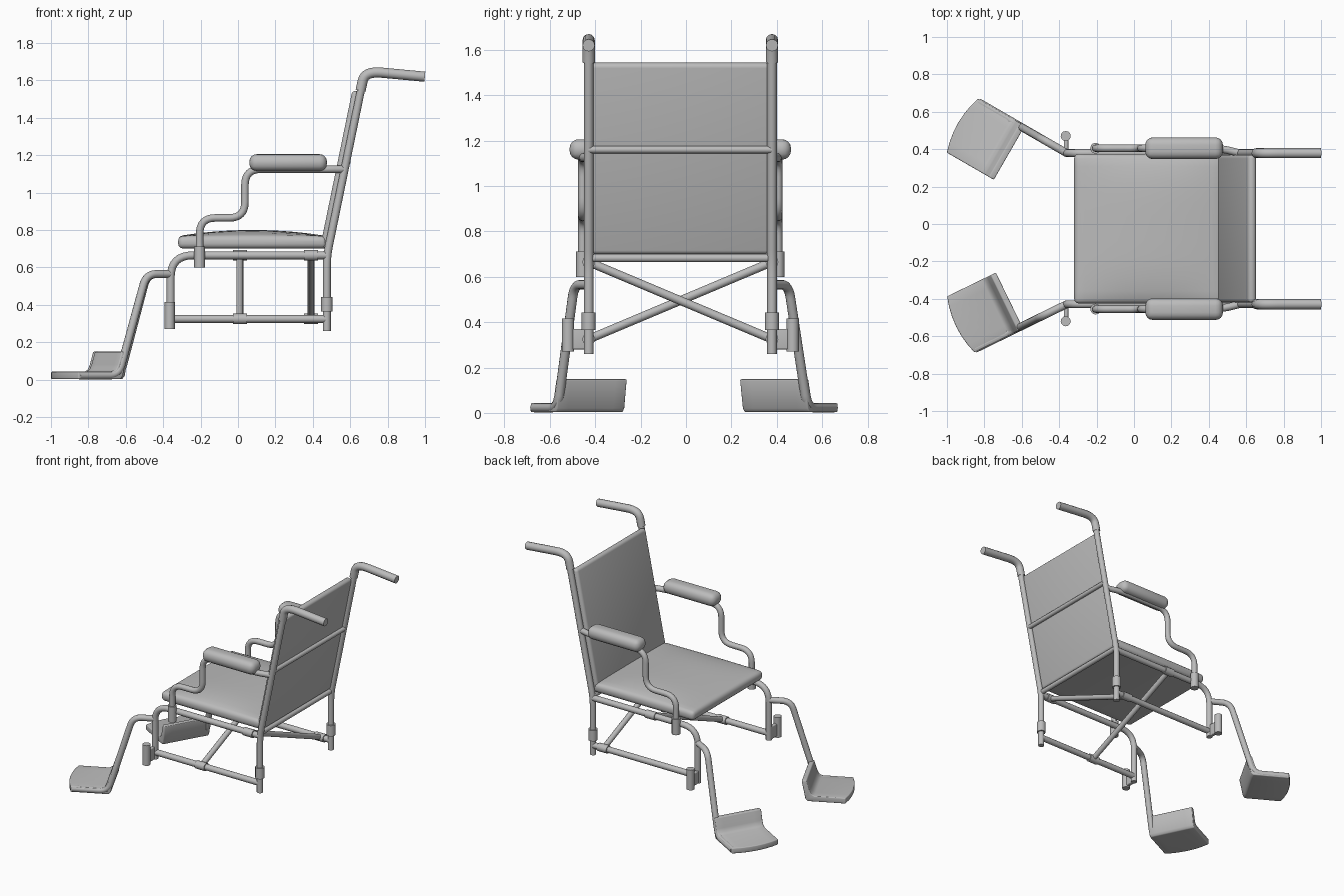
import bpy
import bmesh
from math import radians, sin, cos
from mathutils import Vector, Matrix

cube = bpy.data.objects.get("Cube")
if cube:
    bpy.data.objects.remove(cube, do_unlink=True)

GREY = bpy.data.materials.new("plain_grey")
GREY.use_nodes = True
GREY.diffuse_color = (0.5, 0.5, 0.5, 1)
GREY.node_tree.nodes["Principled BSDF"].inputs["Base Color"].default_value = (0.5, 0.5, 0.5, 1)

MID = -0.025      # y of the chair's centre plane
FRAME = 0.404     # half distance between the side frames
ARM = 0.43        # half distance between the armrests
R = 0.021         # frame tube radius


def finish(name, data):
    """Link the object, apply its curve or modifiers, and smooth it."""
    ob = bpy.data.objects.new(name, data)
    bpy.context.collection.objects.link(ob)
    data.materials.append(GREY)
    return ob


def bake(ob):
    bpy.ops.object.select_all(action='DESELECT')
    bpy.context.view_layer.objects.active = ob
    ob.select_set(True)
    bpy.ops.object.convert(target='MESH')
    bpy.ops.object.shade_smooth_by_angle(angle=radians(40))
    return ob


def tube(name, points, radius=R, bend=0.0):
    """Round tube through points, each inner corner rounded over length bend."""
    pts = [Vector(p) for p in points]
    path = [pts[0]]
    for a, c, b in zip(pts, pts[1:], pts[2:]):
        p0 = c + (a - c).normalized() * min(bend, (a - c).length * 0.5)
        p1 = c + (b - c).normalized() * min(bend, (b - c).length * 0.5)
        for i in range(9):
            s = i / 8
            path.append(p0 * (1 - s) ** 2 + c * 2 * s * (1 - s) + p1 * s * s)
    path.append(pts[-1])
    curve = bpy.data.curves.new(name, 'CURVE')
    curve.dimensions = '3D'
    curve.bevel_depth = radius
    curve.bevel_resolution = 4
    curve.use_fill_caps = True
    spline = curve.splines.new('POLY')
    spline.points.add(len(path) - 1)
    for sp, p in zip(spline.points, path):
        sp.co = (*p, 1)
    return bake(finish(name, curve))


def bevelled(name, bm, width, segments=4):
    bmesh.ops.recalc_face_normals(bm, faces=bm.faces)
    mesh = bpy.data.meshes.new(name)
    bm.to_mesh(mesh)
    bm.free()
    ob = finish(name, mesh)
    if width:
        mod = ob.modifiers.new("soft_edges", 'BEVEL')
        mod.width = width
        mod.segments = segments
        mod.angle_limit = radians(40)
    return bake(ob)


def box(name, centre, size, width, tilt=0.0):
    bm = bmesh.new()
    bmesh.ops.create_cube(bm, size=1)
    m = Matrix.Translation(centre) @ Matrix.Rotation(tilt, 4, 'Y') @ Matrix.Diagonal((*size, 1))
    bmesh.ops.transform(bm, matrix=m, verts=bm.verts)
    return bevelled(name, bm, width)


def loft(name, rings, width):
    """Skin a list of equal closed rings and cap both ends."""
    bm = bmesh.new()
    rows = [[bm.verts.new(p) for p in ring] for ring in rings]
    n = len(rows[0])
    for a, b in zip(rows, rows[1:]):
        for i in range(n):
            j = (i + 1) % n
            bm.faces.new((a[i], a[j], b[j], b[i]))
    bm.faces.new(rows[0])
    bm.faces.new(rows[-1])
    return bevelled(name, bm, width, 3)


# Seat cushion with a crowned top
rings = []
for k in range(13):
    t = k / 6 - 1
    y = MID + 0.4 * t
    ring = [(0.475, y, 0.702), (-0.32, y, 0.702)]
    for i in range(15):
        s = i / 14
        ring.append((-0.32 + 0.795 * s, y, 0.768 + 0.13 * s * (1 - s) * (1 - t ** 4)))
    rings.append(ring)
loft("seat", rings, 0.025)

# Backrest panel leaning with the rear posts
LEAN = radians(11.6)
box("backrest", (0.547, MID, 1.122), (0.045, 0.79, 0.86), 0.02, LEAN)

# Cross bars behind the backrest and under the seat
for name, x, z, r in (("back_bar", 0.585, 1.16, 0.016), ("seat_bar", 0.475, 0.682, 0.018)):
    tube(name, [(x, MID - FRAME, z), (x, MID + FRAME, z)], r)

# Folding cross braces, one in each direction
for name, x, d in (("front_brace", 0.01, 1), ("rear_brace", 0.39, -1)):
    tube(name, [(x, MID - d * FRAME, 0.325), (x, MID + d * FRAME, 0.665)], 0.019)

# Footplate section: heel lip, then sole
PLATE = [(0.265, 0.148), (0.29, 0.02), (0.305, 0.003), (1, 0.003), (1, 0.043),
         (0.35, 0.043), (0.33, 0.055), (0.318, 0.08), (0.297, 0.15)]

for side, label, swing in ((1, "left", 30), (-1, "right", 26)):
    yf = MID + side * FRAME
    ya = MID + side * ARM

    def flat(pts, y):
        return [(x, y, z) for x, z in pts]

    # Main frame tubes
    tube(label + "_rear_post", flat([(0.475, 0.26), (0.475, 0.66), (0.66, 1.56)], yf), R, 0.06)
    tube(label + "_seat_rail", flat([(-0.36, 0.28), (-0.36, 0.665), (0.475, 0.665)], yf), R, 0.12)
    tube(label + "_lower_rail", flat([(-0.36, 0.325), (0.475, 0.325)], yf), R)
    tube(label + "_push_handle", flat([(0.655, 1.545), (0.678, 1.65), (0.999, 1.62)], yf), 0.027, 0.09)

    # Joint sleeves
    tube(label + "_post_sleeve", flat([(0.475, 0.365), (0.475, 0.442)], yf), 0.031)
    for x, z in ((0.01, 0.325 if side < 0 else 0.665), (0.39, 0.665 if side < 0 else 0.325)):
        tube(label + "_brace_sleeve", flat([(x - 0.038, z), (x + 0.038, z)], yf), 0.028)

    # Front socket and its bracket
    yo = MID + side * 0.495
    tube(label + "_front_socket", flat([(-0.365, 0.27), (-0.365, 0.415)], yo), 0.027)
    box(label + "_socket_bracket", (-0.363, (yf + yo) / 2, 0.325), (0.025, 0.09, 0.09), 0.005)

    # Armrest
    arm = flat([(-0.205, 0.62), (-0.205, 0.865), (0.037, 0.865), (0.037, 1.125), (0.46, 1.125)], ya)
    arm.append((0.565, yf, 1.125))
    tube(label + "_arm_tube", arm, 0.02, 0.085)
    tube(label + "_arm_sleeve", flat([(-0.205, 0.6), (-0.205, 0.712)], ya), 0.029)
    box(label + "_arm_pad", (0.268, ya, 1.161), (0.415, 0.116, 0.09), 0.04)

    # Swung-out footrest: u runs forward, v runs inward
    a = radians(swing)

    def foot(u, v, z):
        return (-0.36 - u * cos(a) - v * sin(a), yf + side * (u * sin(a) - v * cos(a)), z)

    tube(label + "_footrest_tube",
         [foot(u, 0, z) for u, z in ((0, 0.565), (0.145, 0.565), (0.31, 0.023), (0.545, 0.023))],
         R, 0.06)
    plate = []
    for k in range(7):
        s = k / 6
        nose = 0.556 + 0.11 * s * (1 - s)
        plate.append([foot(min(u, nose), -0.015 + 0.333 * s, z) for u, z in PLATE])
    loft(label + "_footplate", plate, 0.006)
